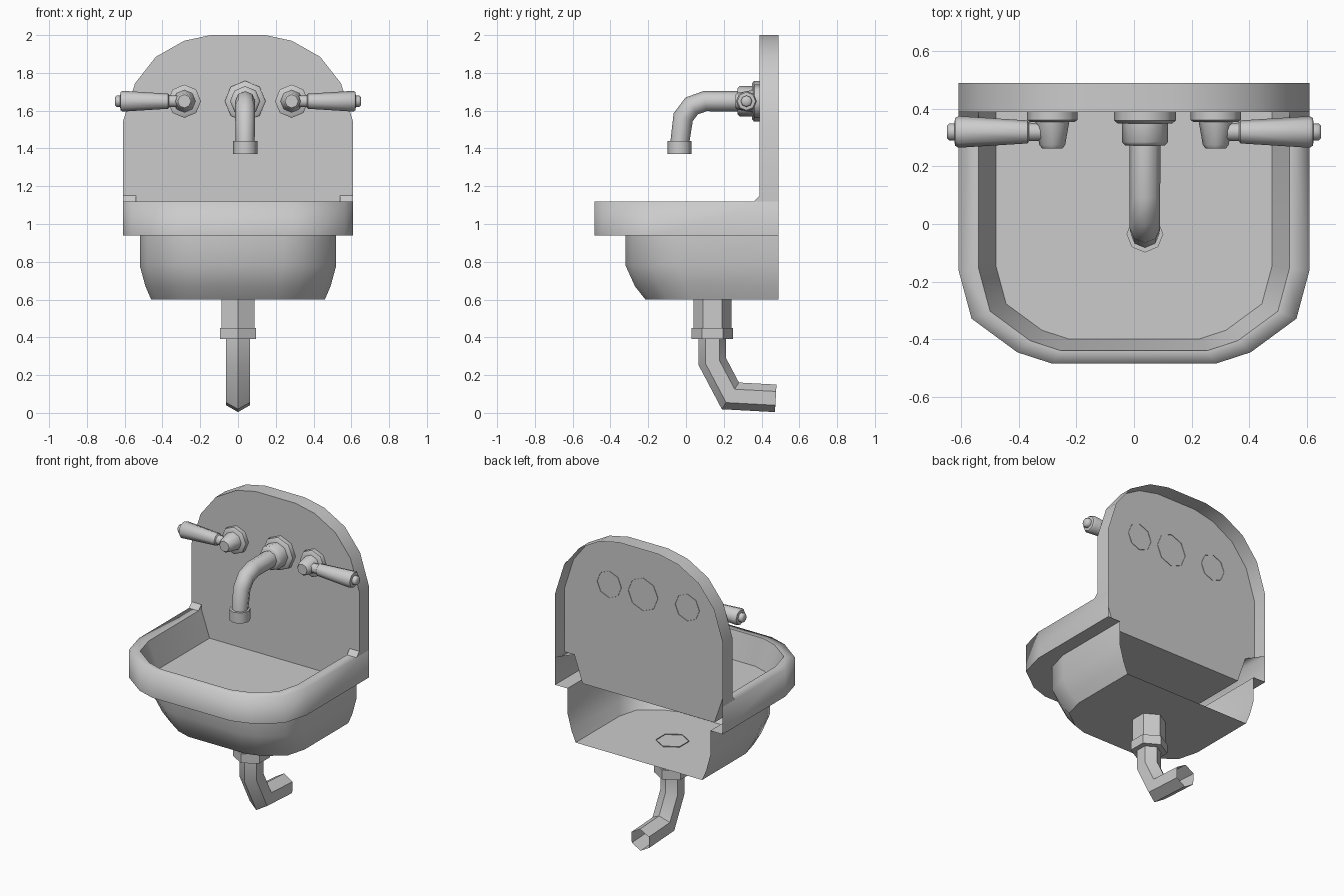
import bpy, bmesh, math
from mathutils import Vector

if "Cube" in bpy.data.objects:
    bpy.data.objects.remove(bpy.data.objects["Cube"])

grey = bpy.data.materials.new("light_grey")
grey.use_nodes = True
colour = (0.6, 0.6, 0.6, 1)
grey.diffuse_color = colour
grey.node_tree.nodes["Principled BSDF"].inputs["Base Color"].default_value = colour


def build(name, rings, closed=False, caps=(), angle=40, recalc=False):
    """Skin a list of rings; caps holds the indices of rings to fill."""
    bm = bmesh.new()
    rows = [[bm.verts.new(p) for p in ring] for ring in rings]
    for a, b in zip(rows, rows[1:]):
        n = len(a)
        for i in range(n if closed else n - 1):
            j = (i + 1) % n
            bm.faces.new((a[i], a[j], b[j], b[i]))
    for c in caps:
        bm.faces.new(rows[c] if c else rows[c][::-1])
    if recalc:
        bmesh.ops.recalc_face_normals(bm, faces=bm.faces)
    mesh = bpy.data.meshes.new(name)
    bm.to_mesh(mesh)
    bm.free()
    mesh.materials.append(grey)
    obj = bpy.data.objects.new(name, mesh)
    bpy.context.collection.objects.link(obj)
    bpy.ops.object.select_all(action='DESELECT')
    obj.select_set(True)
    bpy.context.view_layer.objects.active = obj
    bpy.ops.object.shade_smooth_by_angle(angle=math.radians(angle))
    return obj


def basin_ring(w, front, z, r, back=0.49):
    """U-shaped outline, open at the back, with a corner of size r."""
    corner = [(0, 1), (0.14, 0.48), (0.63, 0.12), (1, 0)]
    half = [(w, back)] + [(w - r * u, front + r * v) for u, v in corner]
    return [(x, y, z) for x, y in half] + [(-x, y, z) for x, y in half[::-1]]


def tube(name, path, radii, side, n=8, caps=(), angle=50):
    """Sweep a polygon along a flat path with mitred bends."""
    pts = [Vector(p) for p in path]
    side = Vector(side)
    rings = []
    for i, p in enumerate(pts):
        t0 = (p - pts[max(i - 1, 0)]).normalized()
        t1 = (pts[min(i + 1, len(pts) - 1)] - p).normalized()
        tan = (t0 + t1).normalized()
        mitre = 1 / max(0.5, tan.dot(t0 if i else t1))
        up = side.cross(tan) * mitre
        turn = [2 * math.pi * k / n for k in range(n)]
        rings.append([p + radii[i] * (side * math.sin(a) + up * math.cos(a)) for a in turn])
    return build(name, rings, True, caps, angle, True)


# Basin
floor = basin_ring(0.48, -0.40, 0.945, 0.255, 0.39)
rim_in = basin_ring(0.54, -0.44, 1.12, 0.285, 0.39)
rim_out = basin_ring(0.61, -0.485, 1.12, 0.325)
rim_low = basin_ring(0.61, -0.485, 0.94, 0.325)
bowl = [basin_ring(0.52, -0.32, 0.94, 0.28), basin_ring(0.52, -0.32, 0.78, 0.28),
        basin_ring(0.49, -0.27, 0.67, 0.27), basin_ring(0.46, -0.215, 0.6, 0.25)]
build("basin_inside", [floor, rim_in], caps=[0])
build("basin_rim", [rim_in, rim_out, rim_low], angle=100)
build("rim_underside", [rim_low, bowl[0]])
build("outer_bowl", bowl, caps=[-1])

# Arched splashback, hollow behind
half_arch = [(0.61, 1.12), (0.61, 1.54), (0.545, 1.745), (0.435, 1.885), (0.285, 1.97), (0.145, 2.0)]
arch = half_arch + [(-x, z) for x, z in half_arch[::-1]]
panel = [(0.48, 0.945), (0.54, 1.12)] + arch + [(-0.54, 1.12), (-0.48, 0.945)]
build("splashback_panel", [[(x, 0.39, z) for x, z in panel[::-1]]], caps=[0])
build("splashback_edge", [[(x, y, z) for x, z in arch] for y in (0.49, 0.39)])

# Small fillets where the rim meets the splashback
for name, s in (("left_fillet", 1), ("right_fillet", -1)):
    tri = [(0.36, 1.12), (0.39, 1.12), (0.39, 1.15)]
    build(name, [[(s * x, y, z) for y, z in tri] for x in (0.54, 0.61)], True, (0, -1), recalc=True)

# Drain pipe
X, Y = (1, 0, 0), (0, 1, 0)
tube("drain_upper_pipe", [(0, 0.14, 0.605), (0, 0.14, 0.44)], [0.1, 0.1], X, 6, angle=30)
tube("drain_collar", [(0, 0.14, 0.45), (0, 0.14, 0.39)], [0.11, 0.11], X, 6, (0, -1), 30)
tube("drain_lower_pipe", [(0, 0.14, 0.4), (0, 0.14, 0.27), (0, 0.235, 0.09), (0, 0.475, 0.077)],
     [0.073] * 4, X, 6, angle=30)

# Spout
sx, tz = 0.038, 1.65
tube("spout_flange", [(sx, 0.393, tz), (sx, 0.36, tz), (sx, 0.35, tz)], [0.108, 0.108, 0.095], X, caps=[-1])
tube("spout_hub", [(sx, 0.36, tz), (sx, 0.285, tz), (sx, 0.272, tz)], [0.08, 0.08, 0.068], X, caps=[-1])
tube("spout", [(sx, 0.28, tz), (sx, 0.1, tz), (sx, 0.03, 1.625), (sx, -0.015, 1.565), (sx, -0.033, 1.43)],
     [0.054, 0.053, 0.053, 0.053, 0.05], X)
tube("spout_nozzle", [(sx, -0.035, 1.44), (sx, -0.035, 1.37)], [0.064, 0.064], X, caps=(0, -1))

# Lever taps
for name, s in (("left", 1), ("right", -1)):
    hx = 0.284 * s
    tube(name + "_tap_flange", [(hx, 0.393, tz), (hx, 0.362, tz), (hx, 0.355, tz)],
         [0.088, 0.088, 0.078], X, caps=[-1])
    tube(name + "_tap_hub", [(hx, 0.36, tz), (hx, 0.275, tz), (hx, 0.262, tz)],
         [0.06, 0.045, 0.035], X, caps=[-1])
    profile = [(0.29, 0.03), (0.365, 0.032), (0.37, 0.04), (0.61, 0.055), (0.622, 0.048),
               (0.624, 0.03), (0.642, 0.03), (0.65, 0.022)]
    tube(name + "_lever", [(s * x, 0.32, tz) for x, r in profile], [r for x, r in profile],
         Y, caps=(0, -1))
